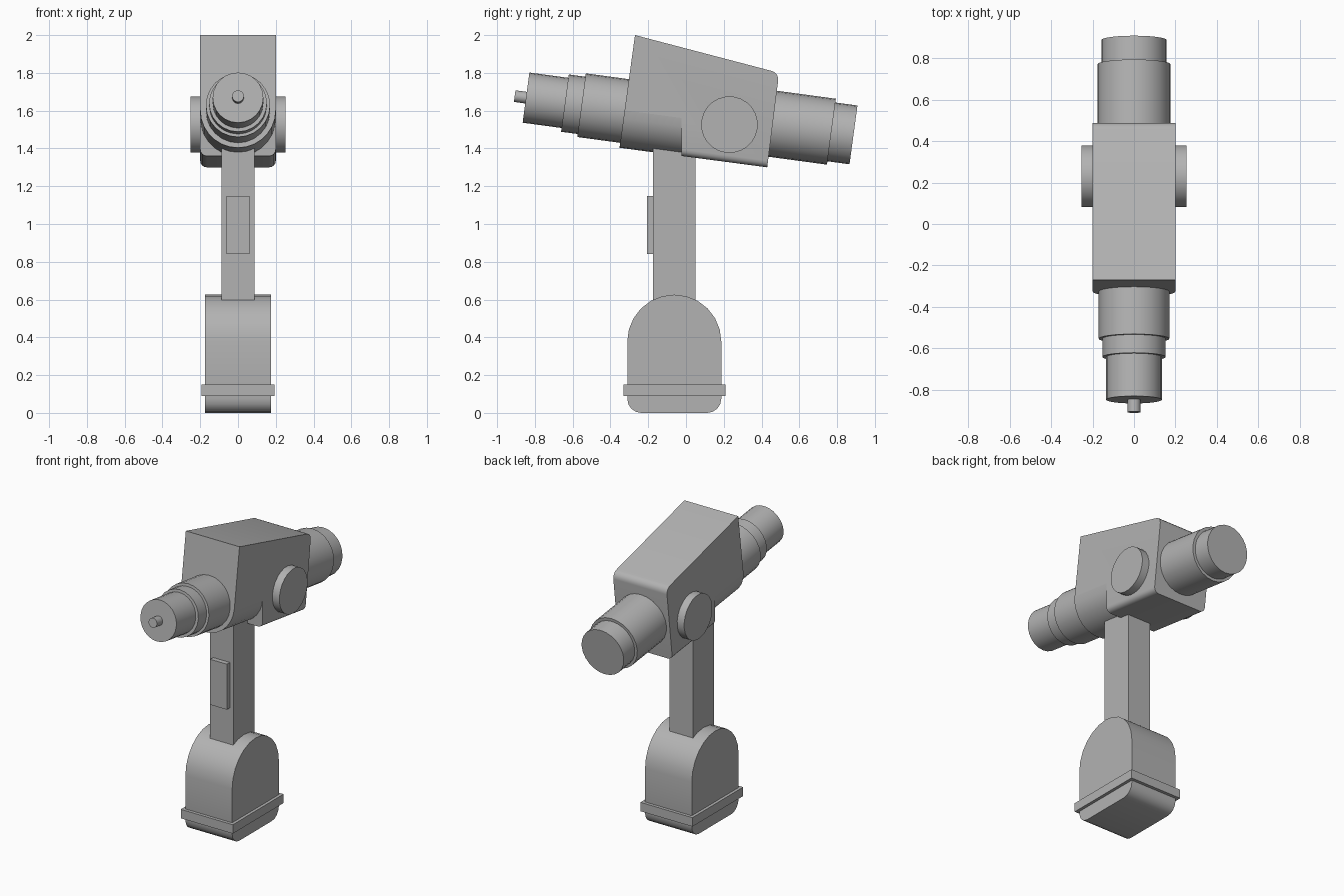
import bpy, bmesh, math
from mathutils import Vector

if "Cube" in bpy.data.objects:
    bpy.data.objects.remove(bpy.data.objects["Cube"])

TILT = math.radians(7.7)
AXIS = Vector((0, math.cos(TILT), -math.sin(TILT)))   # barrel direction, front to back
UP = Vector((0, math.sin(TILT), math.cos(TILT)))
SIDE = Vector((1, 0, 0))

grey = bpy.data.materials.new("dark_grey")
grey.diffuse_color = (0.45, 0.45, 0.45, 1)
grey.use_nodes = True
grey.node_tree.nodes["Principled BSDF"].inputs["Base Color"].default_value = grey.diffuse_color


def finish(name, bm):
    bmesh.ops.recalc_face_normals(bm, faces=bm.faces)
    mesh = bpy.data.meshes.new(name)
    bm.to_mesh(mesh)
    bm.free()
    mesh.materials.append(grey)
    ob = bpy.data.objects.new(name, mesh)
    bpy.context.collection.objects.link(ob)
    for o in bpy.context.selected_objects:
        o.select_set(False)
    bpy.context.view_layer.objects.active = ob
    ob.select_set(True)
    bpy.ops.object.shade_smooth_by_angle(angle=math.radians(30))
    return ob


def bevel(bm, test, width):
    edges = [e for e in bm.edges if test(e.verts[0].co, e.verts[1].co)]
    bmesh.ops.bevel(bm, geom=edges, offset=width, segments=4, profile=0.5, affect='EDGES')


def extrude_profile(points, half):
    """Side profile of (y, z) points extruded across x."""
    bm = bmesh.new()
    face = bm.faces.new([bm.verts.new((-half, y, z)) for y, z in points])
    ext = bmesh.ops.extrude_face_region(bm, geom=[face], use_keep_orig=True)
    moved = [v for v in ext['geom'] if isinstance(v, bmesh.types.BMVert)]
    bmesh.ops.translate(bm, vec=(2 * half, 0, 0), verts=moved)
    return bm


def prism(name, start, direction, length, radius, a, b, arc=(0, 360), sides=24):
    """Round bar, or part of one, from start along direction."""
    bm = bmesh.new()
    full = arc[1] - arc[0] == 360
    n = sides if full else sides + 1
    ring = []
    for i in range(n):
        t = math.radians(arc[0] + (arc[1] - arc[0]) * i / sides)
        ring.append(Vector(start) + radius * (math.cos(t) * a + math.sin(t) * b))
    lo = [bm.verts.new(p) for p in ring]
    hi = [bm.verts.new(p + direction * length) for p in ring]
    for i in range(n):
        j = (i + 1) % n
        bm.faces.new((lo[i], lo[j], hi[j], hi[i]))
    bm.faces.new(lo)
    bm.faces.new(hi)
    return finish(name, bm)


def box(name, x, y0, y1, z0, z1):
    return finish(name, extrude_profile([(y0, z0), (y1, z0), (y1, z1), (y0, z1)], x))


# arched base with rounded bottom edges
cy, r = -0.062, 0.249
arch = [(cy + r * math.cos(math.pi * i / 12), 0.377 + r * math.sin(math.pi * i / 12))
        for i in range(13)]
bm = extrude_profile([(cy - r, 0), (cy + r, 0)] + arch, 0.174)
bevel(bm, lambda p, q: p.z < 0.01 and q.z < 0.01 and abs(p.x - q.x) > 0.1, 0.075)
finish("base", bm)
box("base_collar", 0.194, -0.332, 0.208, 0.09, 0.15)

# handle post and front panel
box("handle_post", 0.0875, -0.175, 0.05, 0.5, 1.45)
box("handle_panel", 0.062, -0.207, -0.17, 0.842, 1.148)

# housing: wedge top with a square rear block
front = Vector((0, -0.325, 1.602))
notch = front + AXIS * 0.304
low = notch - UP * 0.2
profile = [(front.y, front.z), (-0.27, 2.0), (0.493, 1.8), (0.43, 1.3),
           (low.y + 0.027, low.z - 0.003), (notch.y, notch.z)]
bm = extrude_profile(profile, 0.2)
bevel(bm, lambda p, q: p.y > 0.48 and q.y > 0.48, 0.04)
bevel(bm, lambda p, q: p.z < 1.4 and q.z < 1.4 and abs(p.x - q.x) < 0.01, 0.035)
finish("housing", bm)
# rounded underside of the front half
prism("housing_underside", front, AXIS, 0.34, 0.2, SIDE, UP, arc=(180, 360), sides=14)

# stepped barrels
for name, y, z, length, rad in (
        ("front_tip", -0.907, 1.677, 0.09, 0.031),
        ("front_barrel_small", -0.847, 1.669, 0.25, 0.134),
        ("front_barrel_middle", -0.641, 1.640, 0.15, 0.153),
        ("front_barrel_large", -0.553, 1.629, 0.30, 0.170),
        ("rear_barrel", 0.405, 1.538, 0.368, 0.176),
        ("rear_cap", 0.745, 1.491, 0.143, 0.157)):
    prism(name, (0, y, z), AXIS, length, rad, SIDE, UP)

# side discs
for side, s in (("left", -1), ("right", 1)):
    prism("side_disc_" + side, (s * 0.18, 0.23, 1.526), SIDE * s, 0.072, 0.15, AXIS, UP)
